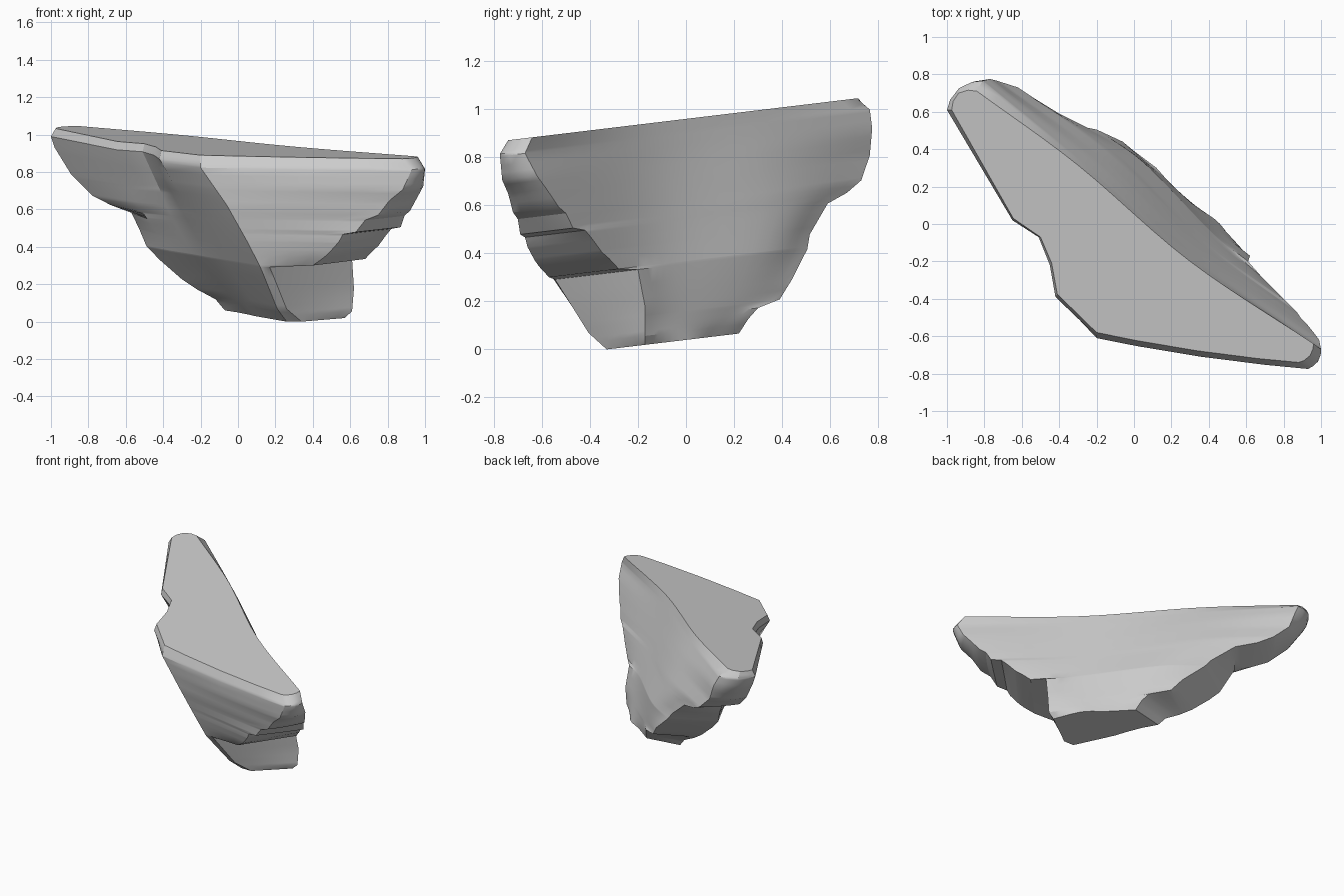
import bpy, bmesh
from mathutils import Vector

if "Cube" in bpy.data.objects:
    bpy.data.objects.remove(bpy.data.objects["Cube"])

SLOPE = 0.12  # top and bottom planes share this tilt along y

# Each rail is a corner of the rock followed from bottom to top: (level, x, y)
back_left = [(.043, .17, .22), (.10, .15, .26), (.14, .12, .30), (.165, .0, .39), (.24, -.06, .44),
             (.36, -.2, .505), (.42, -.25, .515), (.54, -.4, .59), (.575, -.53, .67), (.62, -.62, .73),
             (.72, -.73, .765), (.83, -.77, .775), (.91, -.81, .765), (.963, -.84, .71)]
left_tip = [(.043, -.07, .17), (.10, -.12, .19), (.15, -.22, .22), (.2, -.3, .25), (.30, -.42, .29),
            (.37, -.49, .32), (.46, -.53, .36), (.54, -.57, .38), (.575, -.68, .43), (.62, -.78, .48),
            (.72, -.89, .56), (.86, -.98, .61), (.92, -1.0, .61), (.963, -.975, .61)]
left_mid = [(.043, 0, .08), (.37, -.36, .1), (.6, -.53, .12), (.78, -.61, .08), (.92, -.65, .02), (.963, -.645, .03)]
notch = [(.043, .06, -.02), (.37, -.24, -.06), (.6, -.37, -.05), (.72, -.42, -.04), (.92, -.51, -.07), (.963, -.5, -.07)]
notch_low = [(.043, .09, -.08), (.37, -.16, -.18), (.6, -.29, -.21), (.78, -.39, -.22), (.92, -.45, -.22), (.963, -.44, -.21)]
left_low = [(.043, .13, -.14), (.37, -.07, -.3), (.6, -.2, -.37), (.78, -.34, -.38), (.92, -.42, -.39), (.963, -.41, -.375)]
front_edge = [(.043, .26, -.33), (.12, .21, -.40), (.36, .12, -.55), (.5, .05, -.58), (.7, -.06, -.61),
              (.9, -.2, -.61), (.963, -.2, -.58)]
right_front = [(.043, .34, -.33), (.12, .26, -.405), (.36, .17, -.545), (.372, .40, -.57), (.42, .46, -.61),
               (.45, .49, -.63), (.51, .54, -.66), (.55, .56, -.67), (.565, .63, -.69), (.63, .68, -.7),
               (.66, .75, -.72), (.74, .81, -.74), (.80, .88, -.765), (.91, .93, -.775), (.963, .88, -.74)]
right_back = [(.043, .57, -.17), (.08, .61, -.17), (.2, .62, -.17), (.36, .61, -.2), (.372, .68, -.28),
              (.42, .72, -.32), (.45, .75, -.35), (.51, .79, -.39), (.55, .82, -.42), (.565, .87, -.47),
              (.63, .89, -.5), (.66, .92, -.53), (.74, .96, -.58), (.80, .99, -.62), (.9, 1.0, -.67), (.963, .96, -.64)]
ridge_right = [(.043, .46, 0), (.37, .42, -.05), (.6, .37, -.11), (.8, .33, -.16), (.963, .3, -.2)]
ridge_left = [(.043, .32, .1), (.16, .19, .22), (.37, .05, .33), (.6, -.15, .4), (.8, -.24, .365), (.963, -.3, .315)]
rails = [left_tip, left_mid, notch, notch_low, left_low, front_edge, right_front]
back = [right_back, ridge_right, ridge_left, back_left]


def at(rail, s):
    """Point of a rail at level s."""
    for a, b in zip(rail, rail[1:]):
        if s <= b[0]:
            t = (s - a[0]) / (b[0] - a[0])
            return Vector(a[1:]).lerp(Vector(b[1:]), t)
    return Vector(rail[-1][1:])


def smooth(pts, n=6):
    """Catmull-Rom curve for the gently waved back face."""
    p = [2 * pts[0] - pts[1]] + pts + [2 * pts[-1] - pts[-2]]
    out = []
    for i in range(1, len(p) - 2):
        a, b, c, d = p[i - 1:i + 3]
        for k in range(n):
            t = k / n
            out.append(.5 * (2 * b + (c - a) * t + (2 * a - 5 * b + 4 * c - d) * t**2
                             + (3 * b - a - 3 * c + d) * t**3))
    return out + [pts[-1]]


def bulge(a, b, amount):
    """Rounded side between two corners: three points pushed outwards."""
    d = (b - a).normalized()
    out = Vector((d.y, -d.x))
    return [a.lerp(b, t) + out * amount * 4 * t * (1 - t) for t in (.2, .5, .8)]


# Rock body: tilted sections lofted through every rail level
levels = sorted({p[0] for r in rails + back for p in r} | {.94})
bm = bmesh.new()
rings = []
for s in levels:
    front = [at(r, s) for r in rails]
    rear = smooth([at(r, s) for r in back])
    upper = min(1, max(0, (s - .55) / .25))  # ends are rounded only near the top
    ring = (front[:-1] + bulge(front[-2], front[-1], .018 * upper) + front[-1:]
            + bulge(front[-1], rear[0], .025 * upper) + rear
            + bulge(rear[-1], front[0], .05 * upper))
    rings.append([bm.verts.new((p.x, p.y, s + SLOPE * p.y)) for p in ring])
for lo, hi in zip(rings, rings[1:]):
    n = len(lo)
    for i in range(n):
        j = (i + 1) % n
        bm.faces.new((lo[i], lo[j], hi[j], hi[i]))
bm.faces.new(rings[0][::-1])
bm.faces.new(rings[-1])
bmesh.ops.recalc_face_normals(bm, faces=bm.faces)
low = min(v.co.z for v in bm.verts)
bmesh.ops.translate(bm, verts=bm.verts, vec=(0, 0, -low))
mesh = bpy.data.meshes.new("rock_ledge")
bm.to_mesh(mesh)
bm.free()
rock = bpy.data.objects.new("rock_ledge", mesh)
bpy.context.collection.objects.link(rock)
bpy.context.view_layer.objects.active = rock
rock.select_set(True)
bpy.ops.object.shade_smooth_by_angle(angle=0.5)
